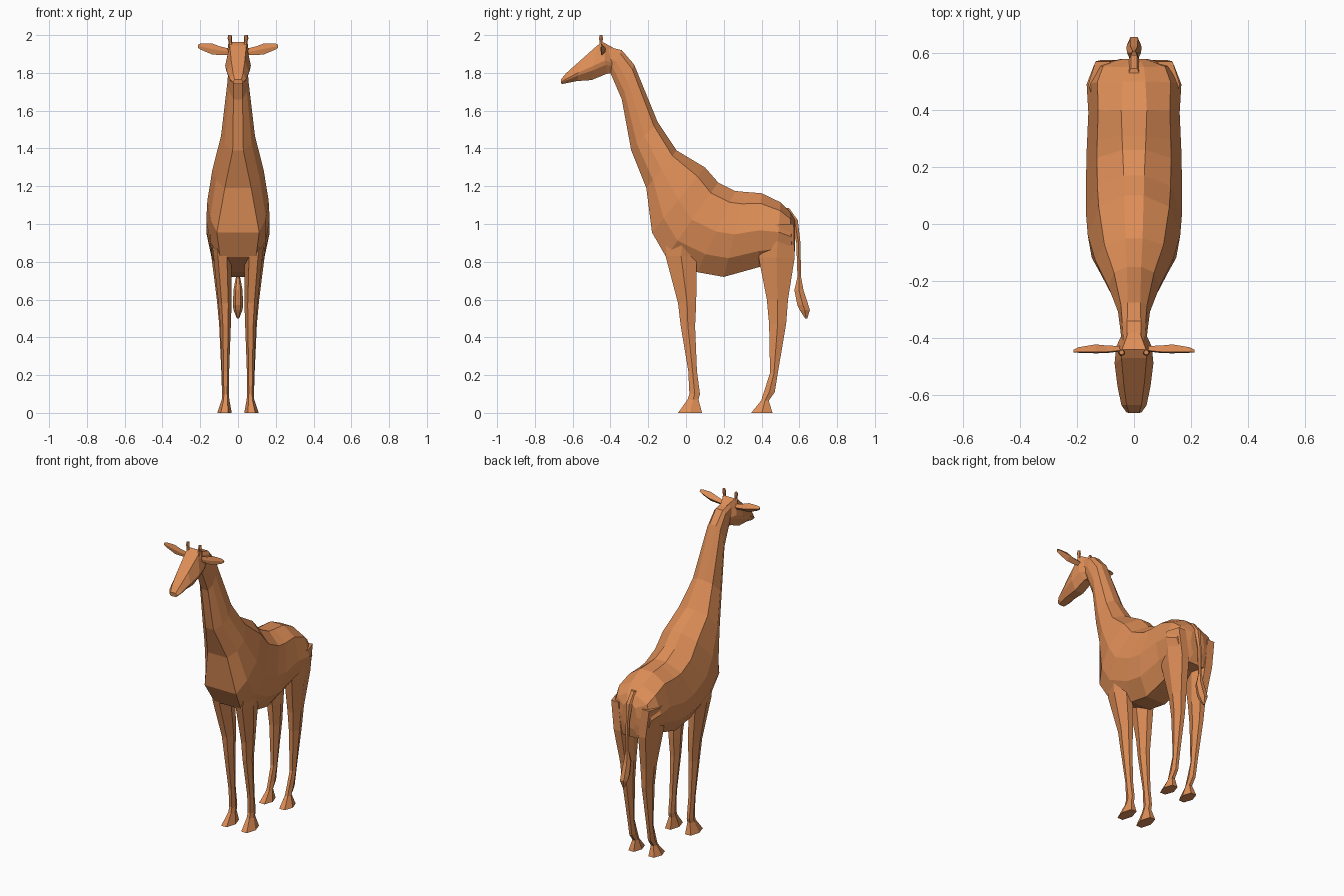
import bpy, bmesh, math

coat = bpy.data.materials.new("tan coat")
coat.diffuse_color = (0.73, 0.27, 0.095, 1)


def loft(name, rings, mirror=False):
    """Skin a list of equal-sized point rings, cap both ends, flat shaded."""
    bm = bmesh.new()
    rows = [[bm.verts.new(p) for p in ring] for ring in rings]
    n = len(rows[0])
    for a, b in zip(rows, rows[1:]):
        for i in range(n):
            bm.faces.new((a[i], a[(i + 1) % n], b[(i + 1) % n], b[i]))
    bm.faces.new(rows[0])
    bm.faces.new(rows[-1])
    bmesh.ops.recalc_face_normals(bm, faces=bm.faces)
    mesh = bpy.data.meshes.new(name)
    bm.to_mesh(mesh)
    bm.free()
    mesh.materials.append(coat)
    ob = bpy.data.objects.new(name, mesh)
    bpy.context.collection.objects.link(ob)
    if mirror:
        ob.modifiers.new("mirror", 'MIRROR')
    return ob


def section(top, bottom, profile):
    """Symmetric ring between two centre-line points; profile = (fraction down, half width)."""
    right = [(w, top[0] + (bottom[0] - top[0]) * t, top[1] + (bottom[1] - top[1]) * t)
             for t, w in profile]
    return right + [(-x, y, z) for x, y, z in reversed(right)]


def limb_ring(z, y0, y1, x0, x1, tilt=0.0):
    """Six-sided ring: narrow front and back, widest in the middle."""
    xm, ym, h = (x0 + x1) / 2, (y0 + y1) / 2, (x1 - x0) / 2
    pts = [(xm - h * .5, y0), (xm + h * .5, y0), (x1, ym),
           (xm + h * .5, y1), (xm - h * .5, y1), (x0, ym)]
    return [(x, y, z + tilt * (y - ym)) for x, y in pts]


# Neck and trunk: top y,z  bottom y,z  half width, top flat, bottom flat
trunk = [
    ((-.42, 1.94), (-.42, 1.83), .042, .025, .020),
    ((-.34, 1.92), (-.40, 1.80), .048, .024, .022),
    ((-.275, 1.845), (-.34, 1.66), .056, .022, .024),
    ((-.15, 1.54), (-.29, 1.39), .090, .025, .028),
    ((-.05, 1.39), (-.21, 1.19), .135, .030, .070),
    ((.10, 1.30), (-.18, .955), .162, .034, .112),
    ((.17, 1.22), (-.105, .825), .168, .036, .095),
    ((.26, 1.175), (.06, .745), .168, .040, .070),
    ((.31, 1.17), (.20, .720), .166, .042, .070),
    ((.40, 1.163), (.38, .770), .160, .045, .070),
    ((.50, 1.115), (.48, .800), .166, .040, .060),
    ((.55, 1.065), (.565, .800), .140, .035, .060),
    ((.578, 1.02), (.577, .860), .050, .020, .030),
]
loft("trunk_and_neck", [
    section(t, b, [(0, tf), (.14, tf + (w - tf) * .70), (.50, w),
                   (.78, bf + (w - bf) * .72), (1, bf)])
    for t, b, w, tf, bf in trunk])

# Head: wide cheeks tapering to the muzzle
head = [
    ((-.38, 1.93), (-.385, 1.80), .040, .020, .020),
    ((-.44, 1.963), (-.42, 1.795), .062, .042, .028),
    ((-.470, 1.945), (-.50, 1.762), .068, .044, .030),
    ((-.56, 1.865), (-.575, 1.757), .058, .036, .026),
    ((-.635, 1.798), (-.635, 1.745), .044, .026, .024),
    ((-.662, 1.765), (-.660, 1.740), .026, .018, .018),
]
loft("head", [section(t, b, [(0, tf), (.58, w), (.72, w * .92), (1, bf)])
              for t, b, w, tf, bf in head])

# Ears: flat leaf shapes pointing sideways (x, low z, high z, y, thickness)
ears = [(.035, 1.895, 1.925, -.435, .014), (.095, 1.895, 1.940, -.437, .022),
        (.135, 1.897, 1.955, -.435, .026), (.195, 1.922, 1.956, -.440, .016),
        (.212, 1.933, 1.950, -.445, .008)]
loft("ear", [[(x, y - t * .5, lo), (x, y + t * .5, (lo + hi) / 2),
              (x, y - t * .5, hi), (x, y - t * .7, (lo + hi) / 2)]
             for x, lo, hi, y, t in ears], True)

# Horns: short knobbed stubs
horns = [(1.92, .016, .040), (1.965, .009, .041), (1.982, .012, .043), (2.0, .009, .043)]
loft("horn", [[(cx + r * math.cos(a * math.pi / 3), -.45 + r * math.sin(a * math.pi / 3), z)
               for a in range(6)] for z, r, cx in horns], True)

# Legs: z, front y, back y, inner x, outer x
front = [(1.0, -.10, .07, .05, .150), (.83, -.108, .056, .035, .130),
         (.58, -.042, .054, .034, .104), (.46, -.028, .048, .038, .094),
         (.22, .012, .058, .047, .086), (.10, .018, .074, .048, .084),
         (.07, .008, .066, .046, .086), (0, -.042, .085, .033, .110)]
hind = [(1.0, .41, .57, .06, .160), (.82, .385, .575, .035, .140),
        (.60, .428, .540, .034, .112), (.47, .440, .530, .040, .100),
        (.21, .445, .486, .047, .088), (.11, .412, .470, .048, .085),
        (.065, .398, .438, .046, .086), (0, .345, .458, .033, .110)]
loft("front_leg", [limb_ring(*r) for r in front], True)
loft("hind_leg", [limb_ring(*r) for r in hind], True)

# Tail: thin hanging cord ending in a tuft (z, front y, back y, half width)
tail = [(1.085, .50, .545, .022), (1.02, .558, .592, .020), (.90, .584, .606, .012),
        (.72, .590, .609, .011), (.65, .574, .622, .024), (.57, .590, .648, .027),
        (.545, .602, .656, .024), (.50, .630, .642, .006)]
loft("tail", [limb_ring(z, a, b, -w, w) for z, a, b, w in tail])
